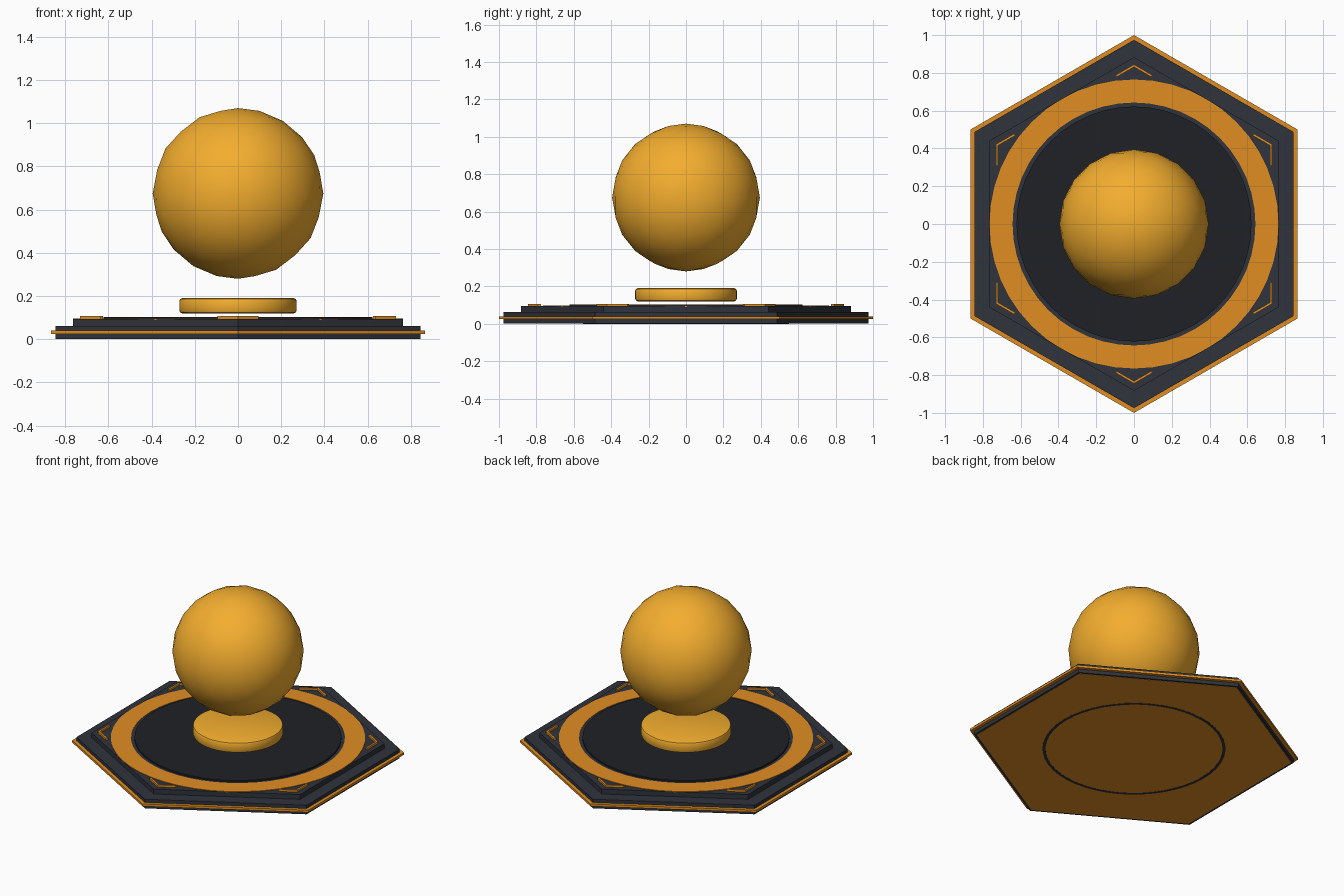
import bpy, bmesh, math
from math import sin, cos, pi

if "Cube" in bpy.data.objects:
    bpy.data.objects.remove(bpy.data.objects["Cube"])


def material(name, rgb):
    m = bpy.data.materials.new(name)
    m.diffuse_color = (*rgb, 1)
    m.use_nodes = True
    m.node_tree.nodes["Principled BSDF"].inputs["Base Color"].default_value = m.diffuse_color
    return m


DARK = material("dark_grey", (0.029, 0.033, 0.043))
BLACK = material("near_black", (0.013, 0.015, 0.019))
ORANGE = material("orange", (0.75, 0.27, 0.016))
GOLD = material("gold", (0.90, 0.42, 0.028))


def finish(bm, name, mat, smooth=False):
    bmesh.ops.remove_doubles(bm, verts=bm.verts, dist=1e-5)
    bmesh.ops.recalc_face_normals(bm, faces=bm.faces)
    me = bpy.data.meshes.new(name)
    bm.to_mesh(me)
    bm.free()
    me.materials.append(mat)
    ob = bpy.data.objects.new(name, me)
    bpy.context.collection.objects.link(ob)
    if smooth:
        bpy.ops.object.select_all(action='DESELECT')
        ob.select_set(True)
        bpy.context.view_layer.objects.active = ob
        bpy.ops.object.shade_smooth_by_angle(angle=math.radians(35))
    return ob


def lathe(name, profile, sides, mat, smooth=False):
    """Spin a closed (radius, z) profile about z, first corner on +y."""
    bm = bmesh.new()
    rings = [[bm.verts.new((r * sin(2 * pi * i / sides), r * cos(2 * pi * i / sides), z))
              for r, z in profile] for i in range(sides)]
    n = len(profile)
    for i in range(sides):
        a, b = rings[i], rings[(i + 1) % sides]
        for j in range(n):
            k = (j + 1) % n
            if profile[j][0] > 0 or profile[k][0] > 0:
                bm.faces.new((a[j], a[k], b[k], b[j]))
    return finish(bm, name, mat, smooth)


def slab(name, r, z0, z1, sides, mat, inner=0, smooth=False):
    return lathe(name, [(inner, z0), (r, z0), (r, z1), (inner, z1)], sides, mat, smooth)


# Stepped hexagonal base with trim band
slab("base_slab", 0.975, 0.002, 0.062, 6, DARK)
slab("base_trim", 1.0, 0.025, 0.04, 6, ORANGE, inner=0.96)
slab("upper_tier", 0.883, 0.06, 0.094, 6, DARK)

# Underside plate and its ring
slab("underside_plate", 0.96, 0.001, 0.004, 6, ORANGE)
slab("underside_ring", 0.55, 0.0, 0.003, 48, DARK, inner=0.532)

# Round deck and flat glowing ring
slab("deck_disc", 0.622, 0.09, 0.104, 48, BLACK, smooth=True)
slab("deck_ring", 0.765, 0.09, 0.097, 48, ORANGE, inner=0.643, smooth=True)

# Corner chevrons, parallel to the hexagon edges
for c in range(6):
    bm = bmesh.new()
    t = 0.014
    outline = [(0, 0.845), (0.095, 0.79), (0.095, 0.79 - t), (0, 0.845 - t),
               (-0.095, 0.79 - t), (-0.095, 0.79)]
    a = c * pi / 3
    v = [bm.verts.new((x * cos(a) - y * sin(a), x * sin(a) + y * cos(a), 0.09)) for x, y in outline]
    faces = [bm.faces.new(v[0:4]), bm.faces.new((v[0], v[3], v[4], v[5]))]
    ext = bmesh.ops.extrude_face_region(bm, geom=faces, use_keep_orig=True)
    up = [g for g in ext["geom"] if isinstance(g, bmesh.types.BMVert)]
    bmesh.ops.translate(bm, vec=(0, 0, 0.017), verts=up)
    finish(bm, f"corner_chevron_{c + 1}", ORANGE)

# Floating puck with rounded edges
R, b = 0.272, 0.014
lathe("floating_puck",
      [(0, 0.12), (R - b, 0.12), (R - b * 0.3, 0.12 + b * 0.3), (R, 0.12 + b),
       (R, 0.19 - b), (R - b * 0.3, 0.19 - b * 0.3), (R - b, 0.19), (0, 0.19)],
      48, GOLD, smooth=True)

# Floating orb
bm = bmesh.new()
bmesh.ops.create_icosphere(bm, subdivisions=3, radius=0.395)
bmesh.ops.translate(bm, vec=(0, 0, 0.675), verts=bm.verts)
finish(bm, "floating_orb", GOLD, smooth=True)
